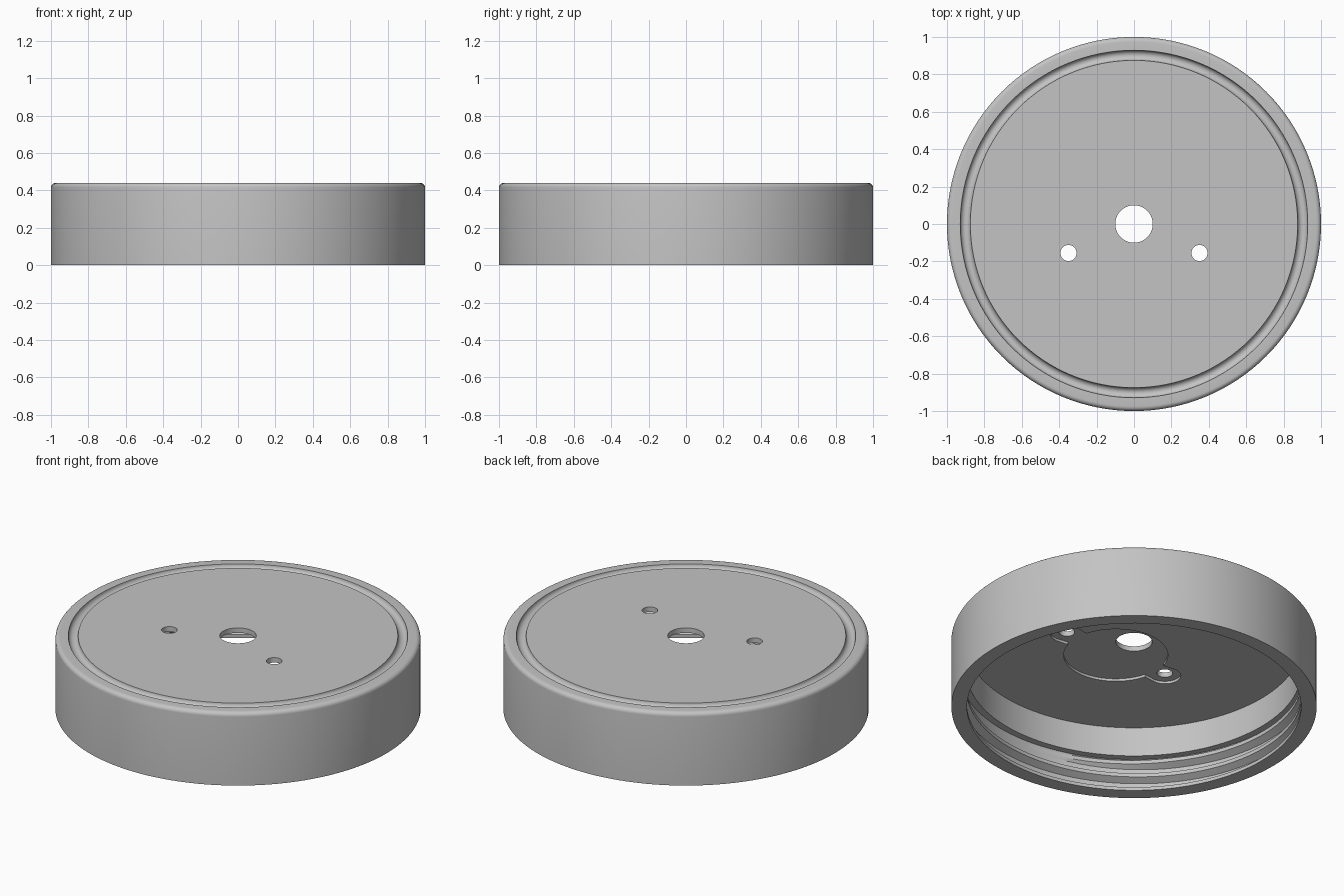
import bpy
import bmesh
from math import sin, cos, pi, tau, sqrt, radians

if "Cube" in bpy.data.objects:
    bpy.data.objects.remove(bpy.data.objects["Cube"])

SEGMENTS = 128
TOP = 0.44
CEILING = 0.395

grey = bpy.data.materials.new("light grey")
grey.use_nodes = True
grey.diffuse_color = (0.55, 0.55, 0.55, 1)
grey.node_tree.nodes["Principled BSDF"].inputs["Base Color"].default_value = (0.55, 0.55, 0.55, 1)


def finish(name, bm):
    bmesh.ops.recalc_face_normals(bm, faces=bm.faces)
    mesh = bpy.data.meshes.new(name)
    bm.to_mesh(mesh)
    bm.free()
    mesh.materials.append(grey)
    obj = bpy.data.objects.new(name, mesh)
    bpy.context.collection.objects.link(obj)
    return obj


def skin(name, rings, closed):
    """Join rings of points with quads; cap the ends when not closed."""
    bm = bmesh.new()
    loops = [[bm.verts.new(p) for p in ring] for ring in rings]
    n = len(loops[0])
    for i in range(len(loops) - (0 if closed else 1)):
        a, b = loops[i], loops[(i + 1) % len(loops)]
        for j in range(n):
            k = (j + 1) % n
            bm.faces.new((a[j], a[k], b[k], b[j]))
    if not closed:
        bm.faces.new(loops[0])
        bm.faces.new(loops[-1])
    return finish(name, bm)


def arc(r, z, radius, start, end, steps):
    angles = [radians(start + (end - start) * i / steps) for i in range(steps + 1)]
    return [(r + radius * cos(a), z + radius * sin(a)) for a in angles]


def prism(name, outline, z0, z1):
    return skin(name, [[(x, y, z) for x, y in outline] for z in (z0, z1)], False)


def cut(target, cutter):
    mod = target.modifiers.new("cut", 'BOOLEAN')
    mod.operation = 'DIFFERENCE'
    mod.solver = 'EXACT'
    mod.object = cutter
    bpy.context.view_layer.objects.active = target
    bpy.ops.object.modifier_apply(modifier=mod.name)
    bpy.data.objects.remove(cutter)


def smooth(obj):
    bpy.ops.object.select_all(action='DESELECT')
    obj.select_set(True)
    bpy.context.view_layer.objects.active = obj
    bpy.ops.object.shade_smooth_by_angle(angle=radians(35))


# Lid body: turned section with a central hole, top groove and hollow underside
profile = [(0.1, CEILING), (0.1, TOP)]
profile += arc(0.902, TOP, 0.027, 180, 360, 10)
profile += arc(0.975, TOP - 0.025, 0.025, 90, 0, 6)
profile += [(1, 0), (0.915, 0), (0.915, 0.02), (0.955, 0.04),
            (0.955, 0.218), (0.915, 0.218), (0.915, CEILING)]
angles = [tau * i / SEGMENTS for i in range(SEGMENTS)]
lid = skin("lid_body", [[(r * cos(a), r * sin(a), z) for r, z in profile] for a in angles], True)

# Shallow pocket under the top: a disc with an ear around each screw hole
HOLE_X, HOLE_Y, EAR, DISC = 0.35, -0.155, 0.088, 0.285


def pocket_radius(a):
    gap = EAR ** 2 - (HOLE_X * sin(a)) ** 2
    return HOLE_X * abs(cos(a)) + sqrt(gap) if gap > 0 else DISC


outline = []
for i in range(180):
    a = tau * i / 180
    outline.append((pocket_radius(a) * cos(a), HOLE_Y + pocket_radius(a) * sin(a)))
cut(lid, prism("pocket_cutter", outline, CEILING - 0.1, CEILING + 0.015))

# Screw holes
for side in (-1, 1):
    circle = [(side * HOLE_X + 0.043 * cos(tau * i / 32), HOLE_Y + 0.043 * sin(tau * i / 32))
              for i in range(32)]
    cut(lid, prism("hole_cutter", circle, CEILING - 0.1, TOP + 0.1))
smooth(lid)

# Internal thread: tapered ridge climbing the inner wall
PITCH, TURNS = 0.088, 1.75
steps = int(96 * TURNS)
rings = []
for i in range(steps + 1):
    turn = TURNS * i / steps
    a = radians(-127) + tau * (turn - TURNS + 0.1)
    z = 0.195 + PITCH * (turn - TURNS)
    grow = min(1, 12 * i / steps, 12 * (steps - i) / steps)
    crest = 0.957 - 0.04 * grow
    section = [(0.965, 0.038), (crest, 0.011), (crest, -0.011), (0.965, -0.038)]
    rings.append([(r * cos(a), r * sin(a), z + h) for r, h in section])
smooth(skin("internal_thread", rings, False))
